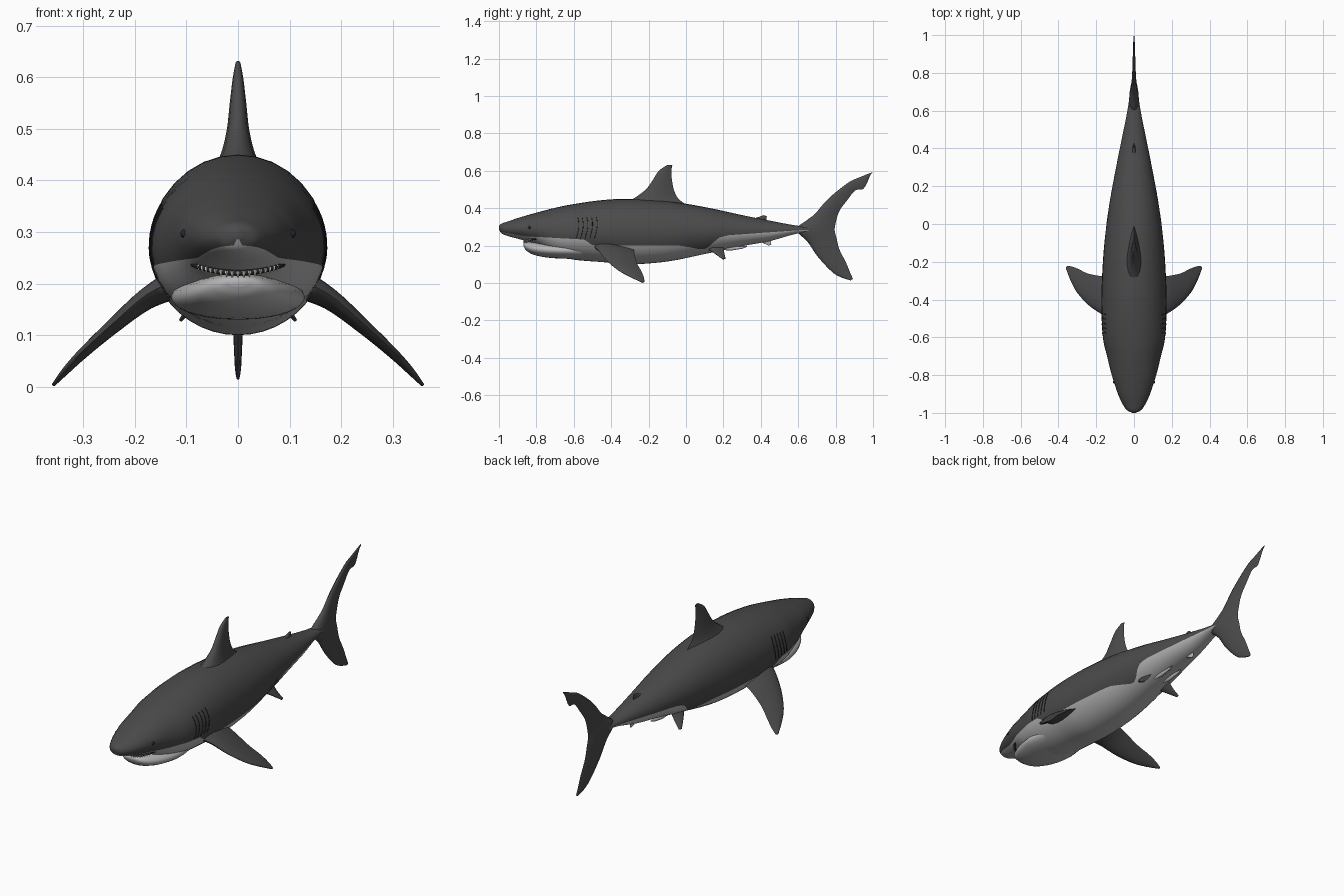
import bpy, bmesh, math
from mathutils import Vector

if "Cube" in bpy.data.objects:
    bpy.data.objects.remove(bpy.data.objects["Cube"])


def material(name, rgb):
    m = bpy.data.materials.new(name)
    m.use_nodes = True
    m.diffuse_color = (*rgb, 1)
    bsdf = m.node_tree.nodes["Principled BSDF"]
    bsdf.inputs["Base Color"].default_value = (*rgb, 1)
    bsdf.inputs["Roughness"].default_value = 0.6
    return m


BACK = material("dark grey skin", (0.07, 0.07, 0.07))
BELLY = material("pale grey skin", (0.46, 0.46, 0.46))
BLACK = material("mouth and eye black", (0.02, 0.02, 0.02))
WHITE = material("tooth white", (0.75, 0.75, 0.72))


def smooth(rows, s):
    """Catmull-Rom sample of a list of rows at fractional index s."""
    i = min(int(s), len(rows) - 2)
    t = s - i
    p0, p1, p2, p3 = (rows[min(max(i + k, 0), len(rows) - 1)] for k in (-1, 0, 1, 2))
    return [b + 0.5 * t * (c - a + t * (2 * a - 5 * b + 4 * c - d + t * (3 * (b - c) + d - a)))
            for a, b, c, d in zip(p0, p1, p2, p3)]


def samples(rows, steps):
    n = (len(rows) - 1) * steps
    return [smooth(rows, k / steps) for k in range(n + 1)]


def finish(name, bm, mats, angle=60):
    bmesh.ops.recalc_face_normals(bm, faces=bm.faces)
    mesh = bpy.data.meshes.new(name)
    bm.to_mesh(mesh)
    bm.free()
    ob = bpy.data.objects.new(name, mesh)
    bpy.context.collection.objects.link(ob)
    for m in mats:
        mesh.materials.append(m)
    bpy.ops.object.select_all(action='DESELECT')
    ob.select_set(True)
    bpy.context.view_layer.objects.active = ob
    bpy.ops.object.shade_smooth_by_angle(angle=math.radians(angle))
    return ob


def skin(name, rings, mats, rule=lambda i, j: 0):
    """Bridge closed rings of points and cap both ends."""
    bm = bmesh.new()
    loops = [[bm.verts.new(p) for p in ring] for ring in rings]
    n = len(loops[0])
    for i in range(len(loops) - 1):
        for j in range(n):
            k = (j + 1) % n
            f = bm.faces.new((loops[i][j], loops[i][k], loops[i + 1][k], loops[i + 1][j]))
            f.material_index = rule(i, j)
    bm.faces.new(loops[0])
    bm.faces.new(loops[-1])
    return finish(name, bm, mats)


def hull_point(row, a):
    """Point on the oval section (y, half width, bottom, top) at angle a."""
    y, w, lo, hi = row
    mid = lo + 0.48 * (hi - lo)
    h = hi - mid if math.sin(a) > 0 else mid - lo
    return Vector((w * math.cos(a), y, mid + h * math.sin(a)))


# Body: y, half width, bottom, top
body = [(-1.0, .008, .285, .305), (-.985, .038, .265, .318), (-.95, .062, .25, .33),
        (-.9, .085, .237, .347), (-.85, .102, .222, .362), (-.8, .118, .205, .376),
        (-.7, .143, .15, .402), (-.6, .165, .125, .422), (-.45, .172, .112, .443),
        (-.3, .17, .10, .45), (-.1, .157, .115, .438), (.1, .132, .155, .406),
        (.3, .095, .197, .363), (.45, .065, .225, .333), (.6, .035, .265, .306),
        (.72, .018, .272, .297)]
# Height of the line between back and belly colours along y
border = [(-1.0, .275), (-.86, .25), (-.54, .232), (-.5, .2), (-.25, .2), (-.03, .2),
          (.09, .178), (.12, .19), (.17, .24), (.22, .255), (.4, .268), (.6, .282), (.72, .285)]


def border_angle(row):
    y, w, lo, hi = row
    for (y0, z0), (y1, z1) in zip(border, border[1:]):
        if y <= y1:
            break
    z = z0 + (z1 - z0) * (y - y0) / (y1 - y0)
    mid = lo + 0.48 * (hi - lo)
    h = hi - mid if z > mid else mid - lo
    return math.asin(max(-.95, min(.6, (z - mid) / h)))


UP, DOWN = 20, 16
rows = samples(body, 8)
rings = []
for row in rows:
    a = border_angle(row)
    top = [a + (math.pi - 2 * a) * k / UP for k in range(UP)]
    low = [math.pi - a + (math.pi + 2 * a) * k / DOWN for k in range(DOWN)]
    rings.append([hull_point(row, t) for t in top + low])
skin("body", rings, [BACK, BELLY], lambda i, j: int(j >= UP and rows[i][0] < .66))

# Lower jaw
jaw = [(-.868, .02, .195, .211), (-.855, .05, .175, .217), (-.82, .08, .153, .22),
       (-.75, .11, .137, .22), (-.65, .13, .13, .22), (-.55, .12, .13, .22)]
skin("lower_jaw", [[hull_point(r, math.tau * k / 24) for k in range(24)]
                   for r in samples(jaw, 5)], [BELLY])


def tube(name, points, radius, mat):
    curve = bpy.data.curves.new(name, 'CURVE')
    curve.dimensions = '3D'
    curve.bevel_depth = radius
    curve.bevel_resolution = 2
    curve.use_fill_caps = True
    sp = curve.splines.new('POLY')
    sp.points.add(len(points) - 1)
    for q, p in zip(sp.points, points):
        q.co = (*p, 1)
    curve.materials.append(mat)
    ob = bpy.data.objects.new(name, curve)
    bpy.context.collection.objects.link(ob)
    bpy.ops.object.select_all(action='DESELECT')
    ob.select_set(True)
    bpy.context.view_layer.objects.active = ob
    bpy.ops.object.convert(target='MESH')


# Mouth line and teeth
def lip(t):
    x = .09 * math.sin(t)
    return Vector((x, -.862 + .085 * (1 - math.cos(t)), .221 + 2.2 * x * x))


tube("mouth_line", [lip(-1.3 + 2.6 * k / 24) for k in range(25)], .006, BLACK)
bm = bmesh.new()
for k in range(17):
    p = lip(-1 + 2 * k / 16) + Vector((0, -.005, -.003))
    cone = bmesh.ops.create_cone(bm, segments=6, radius1=.001, radius2=.004, depth=.013)
    bmesh.ops.translate(bm, verts=cone["verts"], vec=p)
finish("teeth", bm, [WHITE], 30)


def fin(name, sections, mat, side=1):
    """Sections run root to tip: leading point, trailing point, half thickness."""
    cuts = samples(sections, 4)
    mids = [(Vector(c[:3]) + Vector(c[3:6])) / 2 for c in cuts]
    rings = []
    for i, c in enumerate(cuts):
        lead, trail = Vector(c[:3]), Vector(c[3:6])
        span = mids[min(i + 1, len(mids) - 1)] - mids[max(i - 1, 0)]
        normal = (trail - lead).cross(span).normalized()
        ring = []
        for k in range(16):
            a = math.tau * k / 16
            u = (1 - math.cos(a)) / 2
            thick = 2.6 * math.sqrt(u) * (1 - u) * c[6]
            p = lead.lerp(trail, u) + normal * math.copysign(thick, math.sin(a))
            ring.append((p.x * side, p.y, p.z))
        rings.append(ring)
    skin(name, rings, [mat])


def flat(rows):
    """Sections of an upright fin, given as lead y, z, trail y, z, thickness."""
    return [(0, a, b, 0, c, d, t) for a, b, c, d, t in rows]


fin("dorsal_fin", flat([(-.36, .41, .03, .40, .055), (-.28, .452, -.035, .445, .034),
                        (-.215, .50, -.062, .49, .022), (-.178, .55, -.075, .55, .016),
                        (-.145, .60, -.078, .60, .010), (-.10, .631, -.073, .63, .004)]), BACK)
fin("second_dorsal_fin", flat([(.34, .34, .43, .325, .012), (.385, .352, .43, .342, .007),
                               (.415, .363, .432, .357, .003)]), BACK)
fin("anal_fin", flat([(.38, .23, .46, .24, .010), (.41, .215, .455, .22, .006),
                      (.44, .201, .456, .203, .002)]), BELLY)
fin("tail_fin", flat([(.88, .014, .893, .022, .003), (.83, .03, .88, .05, .006),
                      (.78, .06, .855, .11, .008), (.705, .14, .82, .18, .012),
                      (.65, .22, .805, .24, .018), (.59, .285, .795, .28, .026),
                      (.645, .335, .80, .32, .019), (.69, .37, .82, .385, .014),
                      (.76, .45, .86, .44, .010), (.865, .535, .905, .495, .007),
                      (.925, .564, .95, .505, .005), (.997, .593, .985, .575, .003)]), BACK)

pectoral = [(.11, -.51, .21, .12, -.28, .19, .03), (.175, -.475, .18, .18, -.275, .155, .02),
            (.24, -.43, .125, .245, -.262, .105, .014), (.30, -.365, .07, .295, -.238, .062, .010),
            (.335, -.30, .034, .33, -.225, .028, .007), (.36, -.235, .003, .353, -.222, .005, .003)]
pelvic = [(.05, .09, .20, .05, .20, .205, .014), (.085, .14, .168, .08, .205, .16, .009),
          (.113, .195, .128, .108, .212, .13, .003)]

# Paired parts on each side
for label, side in (("left", 1), ("right", -1)):
    flip = Vector((side, 1, 1))
    fin(label + "_pectoral_fin", pectoral, BACK, side)
    fin(label + "_pelvic_fin", pelvic, BACK, side)
    # Clasper trailing behind the pelvic fin
    skin(label + "_clasper", [[(side * .028 + r * math.cos(math.tau * k / 10), y,
                                z + r * math.sin(math.tau * k / 10)) for k in range(10)]
                              for y, z, r in ((.16, .186, .008), (.24, .183, .010),
                                              (.30, .190, .007), (.325, .195, .002))], [BELLY])
    # Gill slits following the flank
    for g in range(5):
        pts = [hull_point(smooth(body, 7.1 + .16 * g + .10 * math.sin(k * .3)),
                          -.2 + .09 * k) * flip for k in range(9)]
        tube(label + "_gill_slit_" + str(g + 1), pts, .0018, BLACK)
    # Eye
    bm = bmesh.new()
    bmesh.ops.create_uvsphere(bm, u_segments=12, v_segments=8, radius=.008)
    bmesh.ops.translate(bm, verts=bm.verts, vec=hull_point(smooth(body, 4.2), .12) * .995 * flip)
    finish(label + "_eye", bm, [BLACK])
